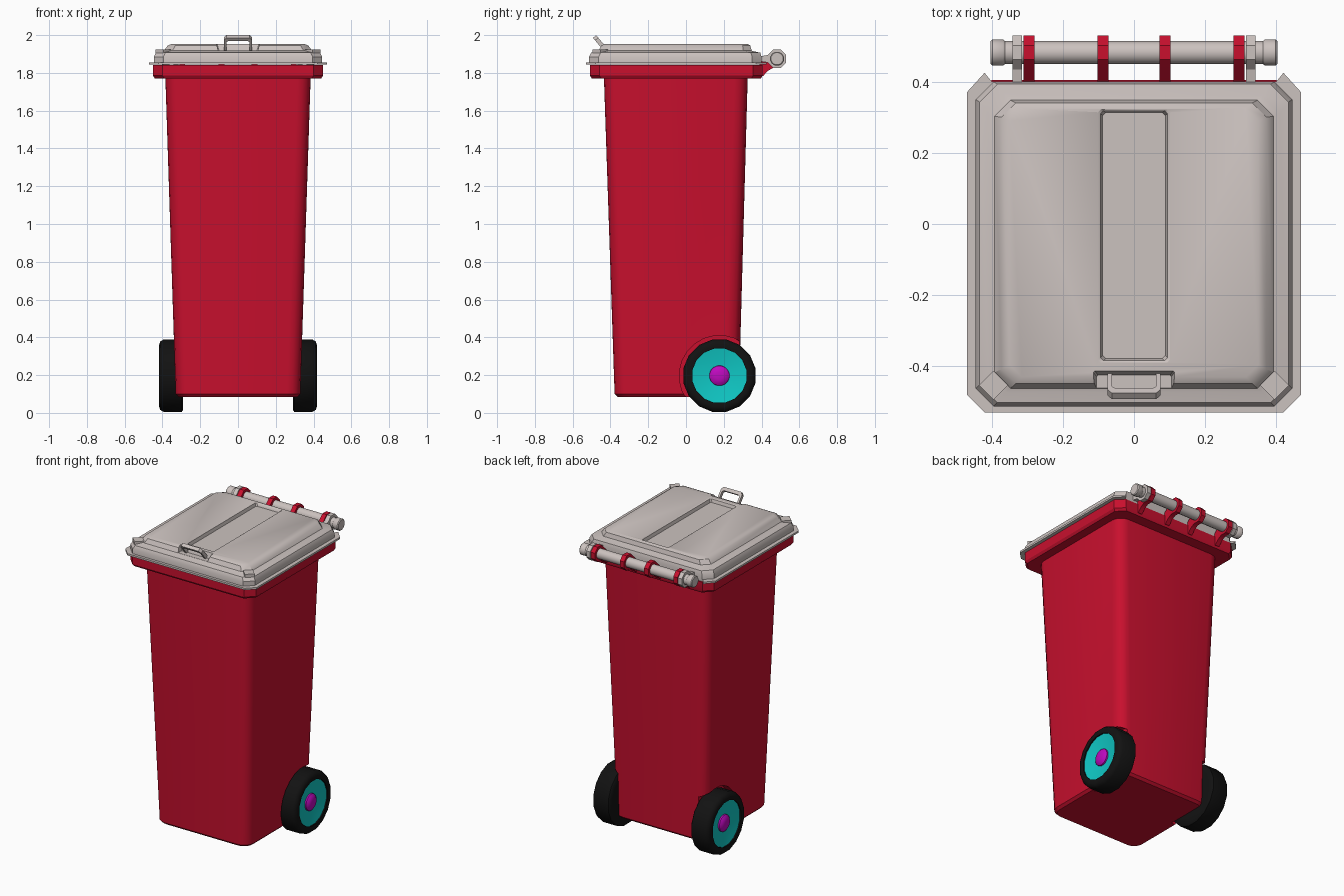
import bpy, bmesh
from math import sin, cos, pi, radians
from mathutils import Matrix, Vector

if "Cube" in bpy.data.objects:
    bpy.data.objects.remove(bpy.data.objects["Cube"])


def material(name, rgb):
    m = bpy.data.materials.new(name)
    m.use_nodes = True
    m.diffuse_color = (*rgb, 1)
    m.node_tree.nodes["Principled BSDF"].inputs["Base Color"].default_value = (*rgb, 1)
    return m


RED = material("bin red", (0.578, 0.005, 0.027))
GREY = material("warm grey", (0.60, 0.54, 0.52))
BLACK = material("tyre black", (0.006, 0.006, 0.006))
CYAN = material("hub cyan", (0.005, 0.58, 0.56))
MAGENTA = material("cap magenta", (0.52, 0.003, 0.52))


def finish(name, bm, mat, angle=40):
    bmesh.ops.recalc_face_normals(bm, faces=bm.faces)
    me = bpy.data.meshes.new(name)
    bm.to_mesh(me)
    bm.free()
    ob = bpy.data.objects.new(name, me)
    bpy.context.collection.objects.link(ob)
    if mat:
        me.materials.append(mat)
    smooth(ob, angle)
    return ob


def smooth(ob, angle=40):
    bpy.ops.object.select_all(action='DESELECT')
    ob.select_set(True)
    bpy.context.view_layer.objects.active = ob
    bpy.ops.object.shade_smooth_by_angle(angle=radians(angle))


def loft(name, rings, mat, angle=40):
    """Skin a stack of equal-sized rings and cap both ends."""
    bm = bmesh.new()
    loops = [[bm.verts.new(p) for p in ring] for ring in rings]
    n = len(loops[0])
    for a, b in zip(loops, loops[1:]):
        for i in range(n):
            j = (i + 1) % n
            bm.faces.new((a[i], a[j], b[j], b[i]))
    bm.faces.new(loops[0])
    bm.faces.new(loops[-1])
    return finish(name, bm, mat, angle)


def rect(x, y0, y1, z, r, seg=1):
    """Rectangle ring with chamfered or rounded corners."""
    pts = []
    corners = ((x - r, y1 - r), (r - x, y1 - r), (r - x, y0 + r), (x - r, y0 + r))
    for k, (cx, cy) in enumerate(corners):
        for i in range(seg + 1):
            a = pi / 2 * (k + i / seg)
            pts.append((cx + r * cos(a), cy + r * sin(a), z))
    return pts


def turned(name, profile, cy, cz, mat, n=16, angle=40):
    """Lathe (x, radius) pairs about an axis along x."""
    rings = [[(x, cy + r * cos(2 * pi * (i + .5) / n), cz + r * sin(2 * pi * (i + .5) / n))
              for i in range(n)] for x, r in profile]
    return loft(name, rings, mat, angle)


def slab(name, pts, depth, matrix, mat):
    """Extrude a flat outline by depth along its local z."""
    rings = [[matrix @ Vector((u, v, w)) for u, v in pts] for w in (-depth / 2, depth / 2)]
    return loft(name, rings, mat, 30)


def carve(ob, cutter):
    mod = ob.modifiers.new("carve", 'BOOLEAN')
    mod.operation = 'DIFFERENCE'
    mod.solver = 'EXACT'
    mod.object = cutter
    bpy.context.view_layer.objects.active = ob
    bpy.ops.object.modifier_apply(modifier=mod.name)
    bpy.data.objects.remove(cutter)


# Tapered body with wheel wells
WY, WZ = 0.177, 0.197
body = loft("body", [
    rect(.315, -.363, .265, .085, .06, 4),
    rect(.33, -.378, .28, .10, .07, 4),
    rect(.385, -.435, .327, 1.79, .07, 4)], RED)
for s in (-1, 1):
    carve(body, turned("well_cutter", [(s * .287, .213), (s * .5, .213)], WY, WZ, None, 24))
smooth(body)

# Rim around the top of the body
loft("rim", [
    rect(.44, -.498, .397, 1.77, .05),
    rect(.45, -.508, .405, 1.785, .05),
    rect(.45, -.508, .405, 1.842, .05)], RED, 30)

# Lid flange with small pointed ears at the back corners
half = [(.42, -.53), (.47, -.48), (.47, .37), (.42, .425), (.40, .40)]
outline = half + [(-x, y) for x, y in reversed(half)]
slab("lid_flange", outline, .012, Matrix.Translation((0, 0, 1.85)), GREY)

# Stepped lid with a long sunken panel and a pocket for the handle
lid = loft("lid", [
    rect(.445, -.513, .40, 1.85, .05),
    rect(.445, -.513, .40, 1.885, .05),
    rect(.434, -.502, .393, 1.907, .05),
    rect(.41, -.472, .36, 1.914, .05),
    rect(.392, -.462, .348, 1.918, .045),
    rect(.372, -.448, .340, 1.945, .04),
    rect(.350, -.430, .325, 1.954, .035)], GREY)
carve(lid, loft("panel_cutter", [
    rect(.088, -.378, .313, 1.930, .008),
    rect(.094, -.384, .318, 1.950, .008),
    rect(.115, -.400, .330, 1.962, .008)], None))
carve(lid, loft("pocket_cutter", [
    rect(.105, -.60, -.425, 1.919, .004),
    rect(.118, -.60, -.408, 1.970, .004)], None))
smooth(lid, 35)

# Raised corner blocks on the lid
for s, side in ((1, "left"), (-1, "right")):
    block = [(.041, 0), (0, .041), (-.041, 0), (0, -.041)]
    slab(side + "_corner_block", block, .03, Matrix.Translation((s * .395, -.453, 1.91)), GREY)

# Tilted loop handle
loop = [(.075, 0), (.075, .075), (.062, .092)]
hole = [(.062, 0), (.062, .062), (.052, .07)]
handle_outline = (loop + [(-x, y) for x, y in reversed(loop)]
                  + [(-x, y) for x, y in hole] + list(reversed(hole)))
slab("lid_handle", handle_outline, .022,
     Matrix.Translation((0, -.425, 1.922)) @ Matrix.Rotation(radians(130), 4, 'X'), GREY)

# Hinge bar with end caps
HY, HZ = 0.482, 1.875
turned("hinge_bar", [(-.37, .033), (.37, .033)], HY, HZ, GREY, 12)
for s, side in ((1, "left"), (-1, "right")):
    turned(side + "_bar_cap", [(s * x, r) for x, r in
           ((.362, .033), (.368, .038), (.398, .038), (.403, .033))], HY, HZ, GREY, 12)

# Hinge brackets: an octagonal eye with an arm, extruded across x
ACROSS = Matrix(((0, 0, 1, 0), (1, 0, 0, 0), (0, 1, 0, 0), (0, 0, 0, 1)))


def eye(start, count):
    return [(HY + .052 * cos(a), HZ + .052 * sin(a))
            for a in (radians(start + 45 * i) for i in range(count))]


red_arm = [(.39, 1.85), (.39, 1.78), (.41, 1.785), (.432, 1.81)] + eye(-112.5, 7)
grey_arm = [(.38, 1.885), (.38, 1.862)] + eye(-157.5, 8)
for i, x in enumerate((-.295, -.087, .087, .295)):
    slab(f"body_bracket_{i + 1}", red_arm, .03, Matrix.Translation((x, 0, 0)) @ ACROSS, RED)
for s, side in ((1, "left"), (-1, "right")):
    slab(side + "_lid_bracket", grey_arm, .027, Matrix.Translation((s * .328, 0, 0)) @ ACROSS, GREY)

# Wheels: tyre, dished hub and domed cap
for s, side in ((1, "left"), (-1, "right")):
    for part, mat, profile in (
            ("tyre", BLACK, ((.291, .15), (.291, .186), (.298, .195), (.395, .195), (.412, .184),
                             (.418, .165), (.416, .146), (.375, .146))),
            ("hub", CYAN, ((.37, .146), (.408, .146), (.390, .05))),
            ("cap", MAGENTA, ((.38, .055), (.400, .053), (.410, .04), (.415, .02)))):
        turned(f"{side}_wheel_{part}", [(s * x, r) for x, r in profile], WY, WZ, mat)
